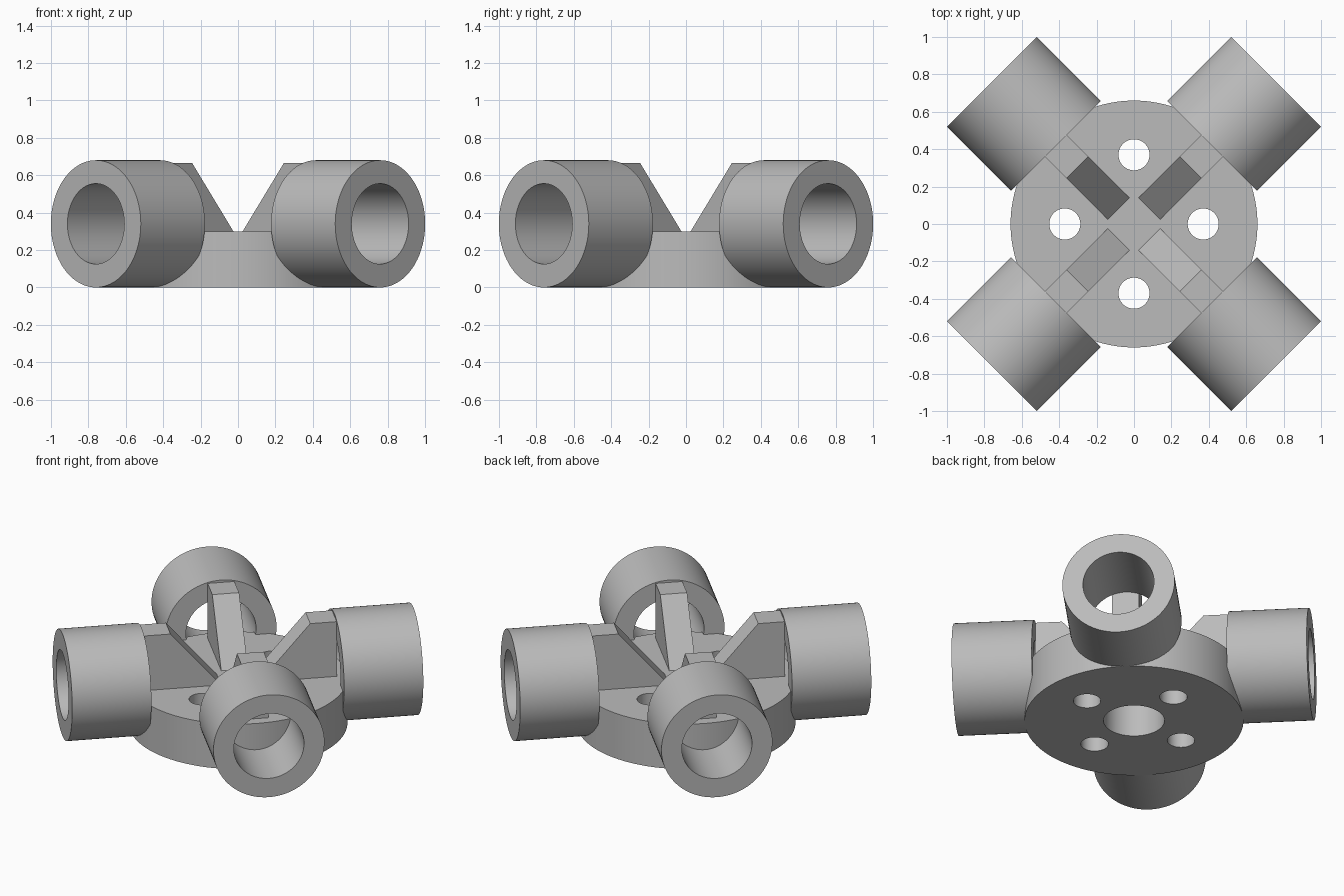
import bpy, bmesh
from math import pi, cos, sin
from mathutils import Matrix

cube = bpy.data.objects.get("Cube")
if cube:
    bpy.data.objects.remove(cube, do_unlink=True)

grey = bpy.data.materials.new("grey metal")
grey.use_nodes = True
GREY = (0.5, 0.5, 0.5, 1)
grey.diffuse_color = GREY
grey.node_tree.nodes["Principled BSDF"].inputs["Base Color"].default_value = GREY

TUBE_Z = 0.34
DISC_TOP = 0.3


def add_object(name, bm):
    bmesh.ops.recalc_face_normals(bm, faces=bm.faces)
    mesh = bpy.data.meshes.new(name)
    bm.to_mesh(mesh)
    bm.free()
    mesh.materials.append(grey)
    obj = bpy.data.objects.new(name, mesh)
    bpy.context.collection.objects.link(obj)
    return obj


def smooth(obj):
    bpy.ops.object.select_all(action="DESELECT")
    obj.select_set(True)
    bpy.context.view_layer.objects.active = obj
    bpy.ops.object.shade_smooth_by_angle(angle=pi / 6)


def add_cylinder(bm, radius, bottom, top, x=0, y=0, sides=64):
    bmesh.ops.create_cone(
        bm, cap_ends=True, segments=sides, radius1=radius, radius2=radius,
        depth=top - bottom,
        matrix=Matrix.Translation((x, y, (bottom + top) / 2)))


# Base disc with four through holes and a blind centre bore underneath
bm = bmesh.new()
add_cylinder(bm, 0.66, 0, DISC_TOP, sides=128)
disc = add_object("base_disc", bm)

bm = bmesh.new()
for i in range(4):
    a = i * pi / 2
    add_cylinder(bm, 0.083, -0.1, 0.5, 0.37 * cos(a), 0.37 * sin(a))
add_cylinder(bm, 0.184, -0.1, 0.25)
cutter = add_object("hole_cutter", bm)
cutter.hide_render = True
cutter.hide_set(True)

cut = disc.modifiers.new("holes", "BOOLEAN")
cut.operation = "DIFFERENCE"
cut.solver = "EXACT"
cut.object = cutter
bpy.context.view_layer.objects.active = disc
bpy.ops.object.modifier_apply(modifier=cut.name)
bpy.data.objects.remove(cutter, do_unlink=True)
smooth(disc)


# Hollow socket tube: a rectangular section spun round the x axis
def make_tube(name, angle):
    bm = bmesh.new()
    section = [(0.59, 0.215), (1.075, 0.215), (1.075, 0.34), (0.59, 0.34)]
    verts = [bm.verts.new((x, 0, r)) for x, r in section]
    edges = [bm.edges.new((verts[i], verts[(i + 1) % 4])) for i in range(4)]
    bmesh.ops.spin(bm, geom=verts + edges, axis=(1, 0, 0), cent=(0, 0, 0),
                   angle=2 * pi, steps=96)
    bmesh.ops.remove_doubles(bm, verts=bm.verts, dist=1e-4)
    tube = add_object(name, bm)
    tube.location.z = TUBE_Z
    tube.rotation_euler.z = angle
    smooth(tube)


# Sloped rib bracing the inner end of each tube
def make_rib(name, angle):
    bm = bmesh.new()
    side = [(0.117, DISC_TOP), (0.592, DISC_TOP), (0.592, 0.664), (0.428, 0.664)]
    face = bm.faces.new([bm.verts.new((x, -0.082, z)) for x, z in side])
    out = bmesh.ops.extrude_face_region(bm, geom=[face])["geom"]
    moved = [v for v in out if isinstance(v, bmesh.types.BMVert)]
    bmesh.ops.translate(bm, verts=moved, vec=(0, 0.164, 0))
    rib = add_object(name, bm)
    rib.rotation_euler.z = angle


for i, corner in enumerate(["back_left", "back_right", "front_right", "front_left"]):
    angle = pi / 4 + i * pi / 2
    make_tube(corner + "_tube", angle)
    make_rib(corner + "_rib", angle)
